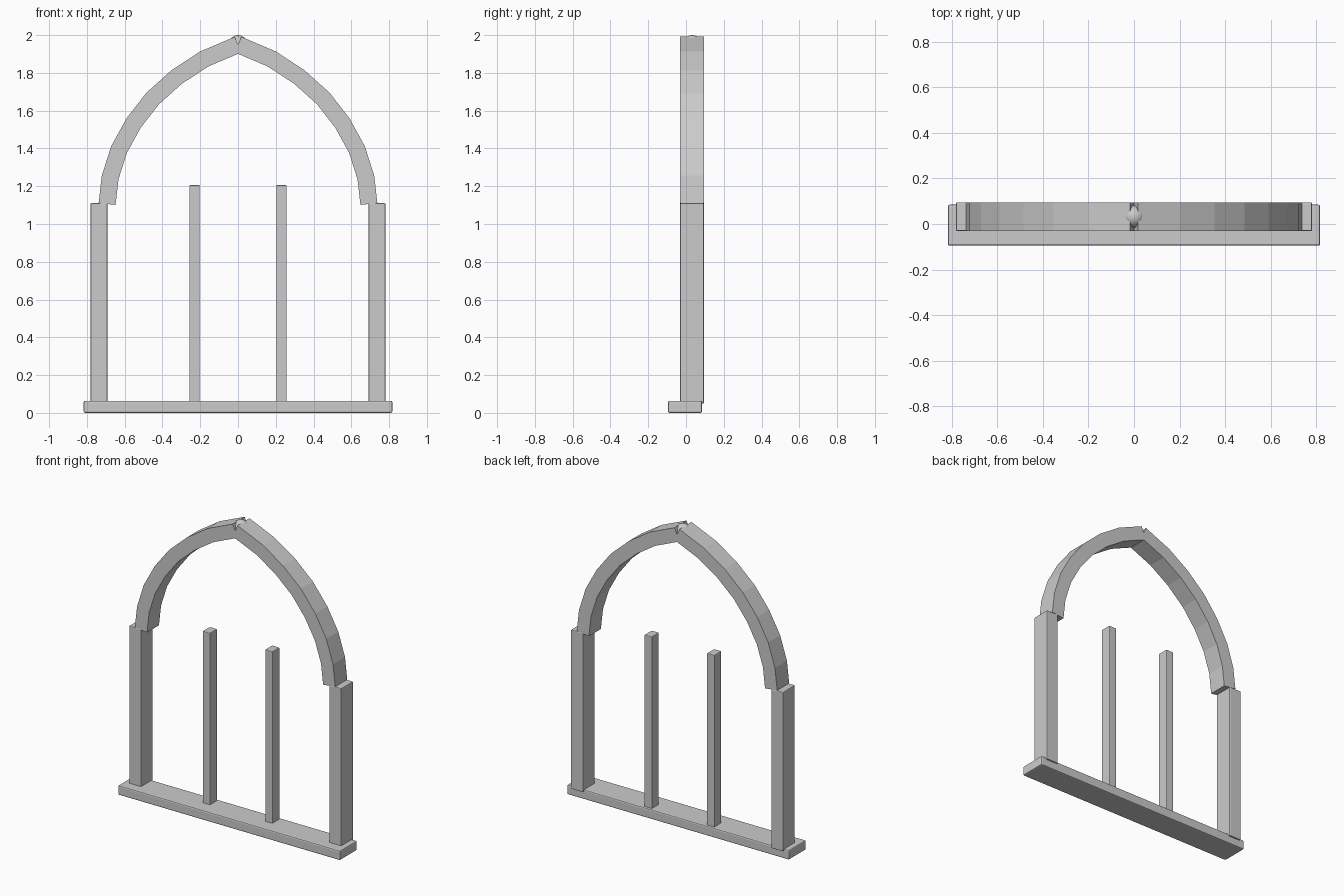
import bpy, bmesh
from mathutils import Vector

if "Cube" in bpy.data.objects:
    bpy.data.objects.remove(bpy.data.objects["Cube"])

Y0, Y1 = -0.031, 0.095          # frame front and back
YC = (Y0 + Y1) / 2
HALF = 0.045                    # half thickness of the arch rib


def finish(name, bm):
    bmesh.ops.recalc_face_normals(bm, faces=bm.faces)
    mesh = bpy.data.meshes.new(name)
    bm.to_mesh(mesh)
    bm.free()
    obj = bpy.data.objects.new(name, mesh)
    bpy.context.collection.objects.link(obj)
    return obj


def box(name, lo, hi, bevel):
    bm = bmesh.new()
    bmesh.ops.create_cube(bm, size=1)
    lo, hi = Vector(lo), Vector(hi)
    for v in bm.verts:
        v.co = (lo + hi) / 2 + v.co * (hi - lo)
    obj = finish(name, bm)
    mod = obj.modifiers.new("edge_bevel", 'BEVEL')
    mod.width, mod.segments = bevel, 2
    return obj


def rib(name, path, side):
    # rectangular section swept along the path with mitred joints
    pts = [Vector((x * side, z)) for x, z in path]
    dirs = [(b - a).normalized() for a, b in zip(pts, pts[1:])]
    bm = bmesh.new()
    rings = []
    for i, p in enumerate(pts):
        d0, d1 = dirs[max(i - 1, 0)], dirs[min(i, len(dirs) - 1)]
        t = (d0 + d1).normalized()
        n = Vector((-t.y, t.x)) * HALF / t.dot(d1)
        rings.append([bm.verts.new((q.x, y, q.y)) for q, y in
                      ((p - n, Y0), (p + n, Y0), (p + n, Y1), (p - n, Y1))])
    for a, b in zip(rings, rings[1:]):
        for k in range(4):
            m = (k + 1) % 4
            bm.faces.new((a[k], a[m], b[m], b[k]))
    bm.faces.new(rings[0])
    bm.faces.new(rings[-1])
    return finish(name, bm)


# sill
box("sill", (-0.817, -0.095, 0), (0.817, 0.085, 0.064), 0.008)

# centre line of half the pointed arch, springing to apex
arch = [(0.693, 1.106), (0.677, 1.246), (0.630, 1.394), (0.553, 1.534),
        (0.452, 1.664), (0.325, 1.778), (0.180, 1.873), (0.0, 1.95)]

for side, label in ((-1, "left"), (1, "right")):
    # jamb
    xs = sorted((side * 0.692, side * 0.781))
    box("jamb_" + label, (xs[0], Y0, 0.05), (xs[1], Y1, 1.11), 0.005)
    # mullion
    xs = sorted((side * 0.203, side * 0.257))
    box("mullion_" + label, (xs[0], YC - 0.0375, 0.05),
        (xs[1], YC + 0.0375, 1.206), 0.004)
    # arch half
    rib("arch_" + label, arch, side)

# small boss set in the notch at the apex
bm = bmesh.new()
bmesh.ops.create_uvsphere(bm, u_segments=16, v_segments=10, radius=0.05)
for v in bm.verts:
    v.co += Vector((0, YC, 1.95))
boss = finish("apex_boss", bm)
for f in boss.data.polygons:
    f.use_smooth = True
